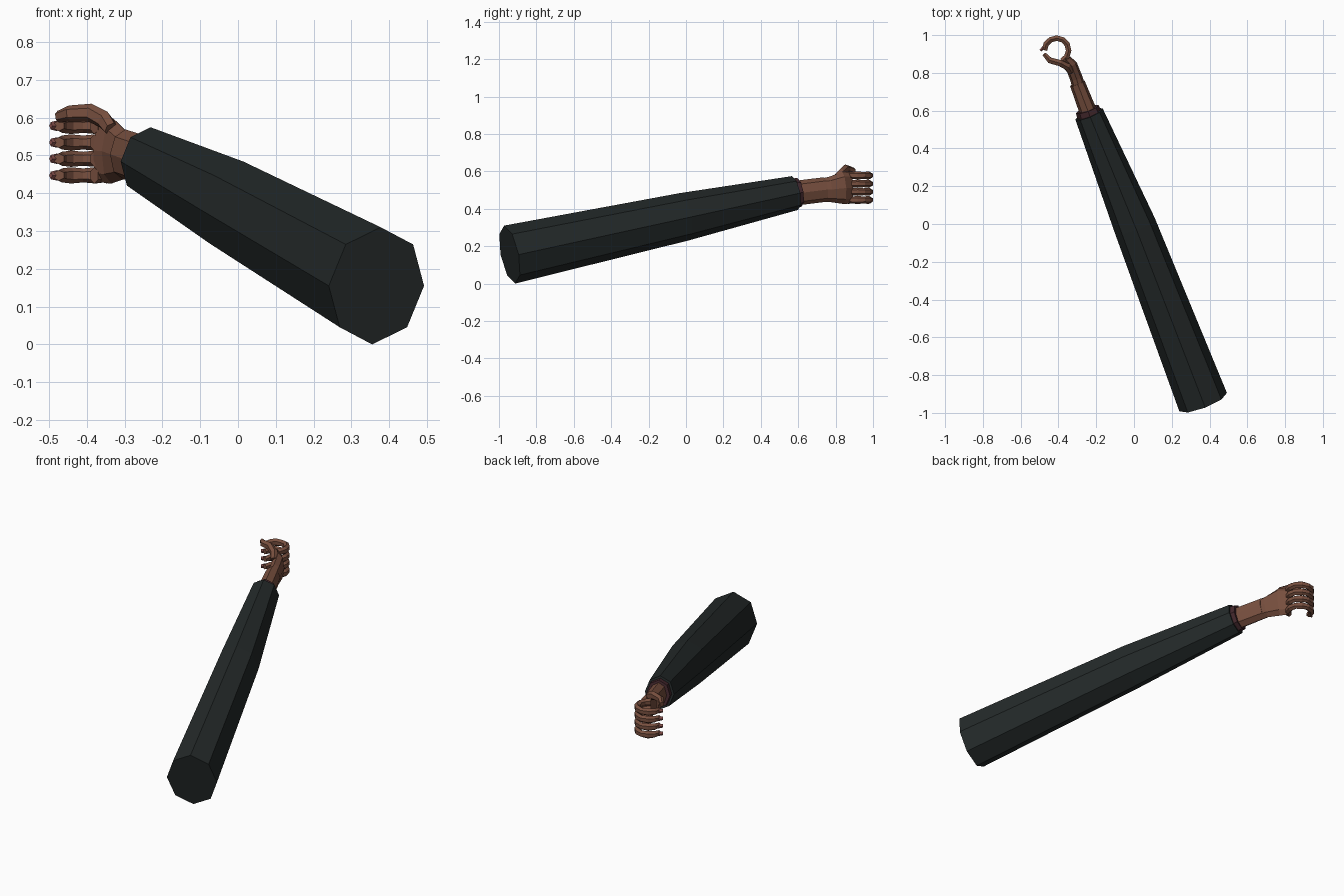
import bpy, bmesh
from math import sin, cos, pi, radians
from mathutils import Vector

if "Cube" in bpy.data.objects:
    bpy.data.objects.remove(bpy.data.objects["Cube"])


def material(name, rgb):
    m = bpy.data.materials.new(name)
    m.diffuse_color = (*rgb, 1)
    m.use_nodes = True
    m.node_tree.nodes["Principled BSDF"].inputs["Base Color"].default_value = m.diffuse_color
    return m


CLOTH = material("dark_cloth", (0.017, 0.022, 0.022))
LINING = material("wine_lining", (0.055, 0.02, 0.025))
SKIN = material("brown_skin", (0.19, 0.08, 0.05))
NAIL = material("nail_pink", (0.27, 0.09, 0.08))


def loft(name, stations, sides, mat):
    """Sweep an elliptical polygon; station = (centre, half width, half height)."""
    bm = bmesh.new()
    pts = [Vector(s[0]) for s in stations]
    n = len(pts)
    rings = []
    for i, (p, (_, w, h)) in enumerate(zip(pts, stations)):
        a = (pts[i] - pts[i - 1]).normalized() if i else Vector()
        b = (pts[i + 1] - pts[i]).normalized() if i < n - 1 else Vector()
        t = (a + b).normalized()
        side = t.cross(Vector((0, 0, 1))).normalized()
        up = side.cross(t)
        ring = []
        for k in range(sides):
            ang = pi / 2 + 2 * pi * k / sides
            ring.append(bm.verts.new(p + side * w * cos(ang) + up * h * sin(ang)))
        rings.append(ring)
    for r, q in zip(rings, rings[1:]):
        for k in range(sides):
            j = (k + 1) % sides
            bm.faces.new((r[k], r[j], q[j], q[k]))
    bm.faces.new(rings[0])
    bm.faces.new(rings[-1])
    bmesh.ops.recalc_face_normals(bm, faces=bm.faces)
    me = bpy.data.meshes.new(name)
    bm.to_mesh(me)
    bm.free()
    me.materials.append(mat)
    ob = bpy.data.objects.new(name, me)
    bpy.context.collection.objects.link(ob)
    return ob


# Sleeve, slightly fuller at the elbow
loft("sleeve", [((0.366, -0.943, 0.155), 0.135, 0.158),
                ((0.005, -0.01, 0.357), 0.113, 0.129),
                ((-0.238, 0.582, 0.484), 0.078, 0.092)], 8, CLOTH)

# Cuff lining peeking out of the sleeve
loft("cuff_lining", [((-0.23, 0.56, 0.48), 0.068, 0.082),
                     ((-0.247, 0.607, 0.488), 0.064, 0.077)], 8, LINING)

# Forearm and palm
loft("wrist", [((-0.235, 0.575, 0.482), 0.047, 0.066),
               ((-0.30, 0.745, 0.503), 0.041, 0.066)], 8, SKIN)
loft("palm", [((-0.29, 0.72, 0.50), 0.035, 0.060),
              ((-0.305, 0.77, 0.503), 0.034, 0.068),
              ((-0.332, 0.84, 0.511), 0.033, 0.086),
              ((-0.365, 0.878, 0.513), 0.024, 0.084)], 8, SKIN)

# Four curled fingers with bulging joints, each with a nail
CX, CY, R = -0.41, 0.92, 0.064
for i, z in enumerate((0.578, 0.534, 0.491, 0.447)):
    stations = []
    for k in range(9):
        a = radians(-62 + 242 * k / 8)
        h = 0.0215 if k % 2 == 0 else 0.0185
        stations.append(((CX + R * cos(a), CY + R * sin(a), z),
                         0.017, h if k < 8 else 0.014))
    loft(f"finger_{i + 1}", stations, 6, SKIN)
    loft(f"finger_nail_{i + 1}", [((-0.478, 0.935, z), 0.009, 0.014),
                                  ((-0.495, 0.918, z), 0.006, 0.010)], 4, NAIL)

# Thumb closing over the top
loft("thumb", [((-0.335, 0.808, 0.570), 0.020, 0.020),
               ((-0.355, 0.835, 0.595), 0.021, 0.024),
               ((-0.392, 0.852, 0.613), 0.019, 0.024),
               ((-0.445, 0.866, 0.611), 0.018, 0.021),
               ((-0.475, 0.899, 0.602), 0.012, 0.016)], 6, SKIN)
